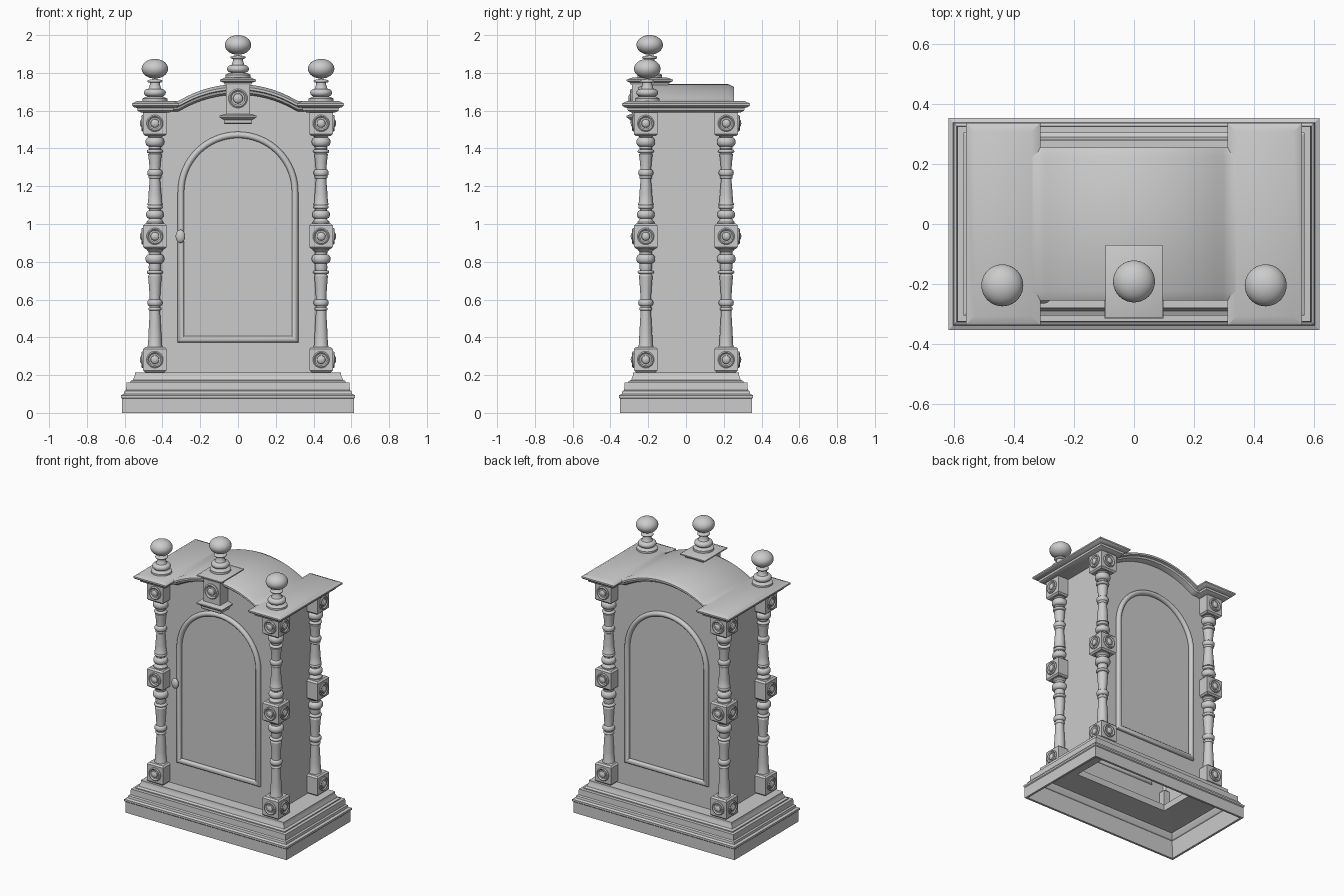
import bpy, bmesh, math
from mathutils import Vector

cube = bpy.data.objects.get("Cube")
if cube:
    bpy.data.objects.remove(cube, do_unlink=True)

grey = bpy.data.materials.new("light_grey")
grey.use_nodes = True
grey.diffuse_color = (0.6, 0.6, 0.6, 1)
grey.node_tree.nodes["Principled BSDF"].inputs["Base Color"].default_value = (0.6, 0.6, 0.6, 1)
parts = []


def loft(name, rings, caps=True, loop=False, open_below=None):
    """Skin a list of closed rings of points."""
    bm = bmesh.new()
    rows = [[bm.verts.new(p) for p in ring] for ring in rings]
    pairs = list(zip(rows, rows[1:]))
    if loop:
        pairs.append((rows[-1], rows[0]))
    for a, b in pairs:
        for i in range(len(a)):
            j = (i + 1) % len(a)
            bm.faces.new((a[i], a[j], b[j], b[i]))
    if caps and not loop:
        bm.faces.new(rows[0])
        bm.faces.new(rows[-1])
    bmesh.ops.remove_doubles(bm, verts=bm.verts, dist=0.00001)
    bmesh.ops.recalc_face_normals(bm, faces=bm.faces)
    if open_below:
        low = [f for f in bm.faces if all(v.co.z < open_below for v in f.verts)]
        bmesh.ops.delete(bm, geom=low, context='FACES')
    mesh = bpy.data.meshes.new(name)
    bm.to_mesh(mesh)
    bm.free()
    mesh.materials.append(grey)
    obj = bpy.data.objects.new(name, mesh)
    bpy.context.collection.objects.link(obj)
    parts.append(obj)
    return obj


def stack(name, cx, cy, sections, **kw):
    """Rectangular mouldings given as (half width, half depth, height)."""
    return loft(name, [[(cx + sx * hx, cy + sy * hy, z)
                        for sx, sy in ((-1, -1), (1, -1), (1, 1), (-1, 1))]
                       for hx, hy, z in sections], **kw)


def lathe(name, profile, at, axis=(0, 0, 1), sides=32):
    turn = [2 * math.pi * i / sides for i in range(sides)]
    obj = loft(name, [[(r * math.cos(a), r * math.sin(a), z) for a in turn]
                      for r, z in profile])
    obj.location = at
    obj.rotation_euler = Vector(axis).to_track_quat('Z', 'Y').to_euler()
    return obj


def bead(z, r, h, core=0.03, n=10):
    """Rounded swelling in a turned profile."""
    return [(core + (r - core) * math.cos(a), z + h * math.sin(a))
            for a in (math.pi * (i / n - 0.5) for i in range(n + 1))]


def arch_z(x):
    return max(1.65, 1.14 + math.sqrt(0.36 - x * x))


def rosette(name, at, axis, s=1.0):
    lathe(name, [(r * s, z * s) for r, z in
                 [(.044, -.005), (.044, .005), (.038, .01), (.031, .003), (.023, .003),
                  (.021, .01), (.012, .016), (0, .018)]], at, axis)


# Hollow moulded base
INSET = 0.265
outer = [(.615, 0), (.615, .075), (.62, .08), (.62, .093), (.605, .1), (.602, .115),
         (.585, .125), (.575, .145), (.57, .155), (.57, .168), (.555, .175),
         (.55, .19), (.545, .2), (.545, .215)]
stack("base", 0, 0,
      [(.36, .13, .215), (.36, .13, .17), (.59, .325, .16), (.6, .335, 0)]
      + [(w, w - INSET, z) for w, z in outer], loop=True)

# Case body with arched top
xs = [-.36 + .72 * i / 36 for i in range(37)]
outline = ([(-.42, .2), (-.42, 1.61)] + [(x, arch_z(x) - .03) for x in xs]
           + [(.42, 1.61), (.42, .2)])
loft("case_body", [[(x, y, z) for x, z in outline] for y in (-.2, .2)], open_below=.21)

# Arched roof with moulded front and back edges
edge = [(.225, 0), (.255, -.015), (.255, -.028), (.24, -.032), (.235, -.045), (.215, -.055)]
section = edge + [(-y, dz) for y, dz in reversed(edge)]
loft("arched_roof", [[(x, y, arch_z(x) + dz) for y, dz in section] for x in xs])

# Flat cornice slabs at both ends
for side, label in ((1, "left"), (-1, "right")):
    stack("cornice_" + label, side * .4375, 0,
          [(.1245 - d, .338 - d, z) for d, z in
           [(.05, 1.59), (.03, 1.6), (.028, 1.614), (.012, 1.618), (0, 1.628),
            (0, 1.638), (.03, 1.652)]])


# Arched door frames
def frame_path(o):
    r = .302 + o
    arc = [(r * math.cos(math.pi * i / 32), 1.17 + r * math.sin(math.pi * i / 32))
           for i in range(33)]
    return [(-r, .39 - o), (r, .39 - o)] + arc


for side, label in ((-1, "front"), (1, "back")):
    rings = []
    for i in range(12):
        a = 2 * math.pi * i / 12
        rings.append([(x, side * (.208 + .018 * math.sin(a)), z)
                      for x, z in frame_path(.017 * math.cos(a))])
    loft(label + "_door_frame", rings, loop=True)

# Door knob
knob = lathe("door_knob", [(.008, -.04), (.008, -.012)] + bead(0, .025, .016, 0),
             (-.305, -.25, .935), (0, -1, 0))
knob.scale = (1, 1, 1)
for v in knob.data.vertices:
    v.co.y *= 1.4


# Turned corner columns
def shaft(z0, z1):
    h = z1 - z0
    at = lambda t: z0 + t * h
    return ([(.04, at(0)), (.04, at(.02)), (.036, at(.04)), (.034, at(.15)), (.028, at(.34))]
            + bead(at(.39), .034, .008, .028) + bead(at(.45), .04, .018, .028)
            + [(.028, at(.51)), (.031, at(.6)), (.036, at(.71))]
            + bead(at(.75), .043, .01) + [(.033, at(.79))]
            + bead(at(.88), .05, .024, .032) + [(.034, at(.95)), (.045, at(.97)), (.045, at(1))])


CX, CY, HALF = .44, .213, .062
for sx, lr in ((1, "left"), (-1, "right")):
    for sy, fb in ((-1, "front"), (1, "back")):
        tag = fb + "_" + lr
        x, y = sx * CX, sy * CY
        lathe(tag + "_lower_shaft", shaft(.34, .88), (x, y, 0))
        lathe(tag + "_upper_shaft",
              [(.045, .99), (.045, 1.01)] + bead(1.05, .047, .022) + bead(1.09, .04, .01)
              + shaft(1.1, 1.48), (x, y, 0))
        for z, level in ((.282, "lower"), (.935, "middle"), (1.533, "upper")):
            stack(tag + "_" + level + "_block", x, y,
                  [(HALF - d, HALF - d, z + k) for d, k in
                   [(.01, -.067), (0, -.057), (0, .057), (.01, .067)]])
            rosette(tag + "_" + level + "_rosette", (x, y + sy * HALF, z), (0, sy, 0))
            rosette(tag + "_" + level + "_side_rosette", (x + sx * HALF, y, z), (sx, 0, 0))

# Keystone bracket with cap
stack("keystone", 0, -.19, [(.064, .095, 1.56), (.064, .095, 1.75)])
stack("keystone_foot", 0, -.235,
      [(.07, .055, 1.53), (.075, .06, 1.535), (.075, .06, 1.55), (.098, .08, 1.565),
       (.098, .08, 1.573), (.07, .055, 1.583)])
stack("keystone_cap", 0, -.192,
      [(.07, .1, 1.738), (.075, .105, 1.748), (.095, .122, 1.756), (.095, .122, 1.764),
       (.066, .09, 1.776)])
rosette("keystone_rosette", (0, -.285, 1.665), (0, -1, 0), 1.15)

# Ball finials
finial = ([(.066, -.005), (.066, .014), (.045, .024)] + bead(.045, .058, .02, .035)
          + [(.032, .07), (.026, .09)] + bead(.106, .04, .008, .026)
          + bead(.172, .07, .052, 0, 20))
for name, x, y, z in (("left_finial", .44, -.205, 1.65), ("right_finial", -.44, -.205, 1.65),
                      ("centre_finial", 0, -.192, 1.776)):
    lathe(name, finial, (x, y, z), sides=40)

# Smooth the turned and curved surfaces, keep the moulding edges crisp
bpy.ops.object.select_all(action='DESELECT')
for obj in parts:
    obj.select_set(True)
bpy.context.view_layer.objects.active = parts[0]
bpy.ops.object.shade_smooth_by_angle(angle=math.radians(32))
